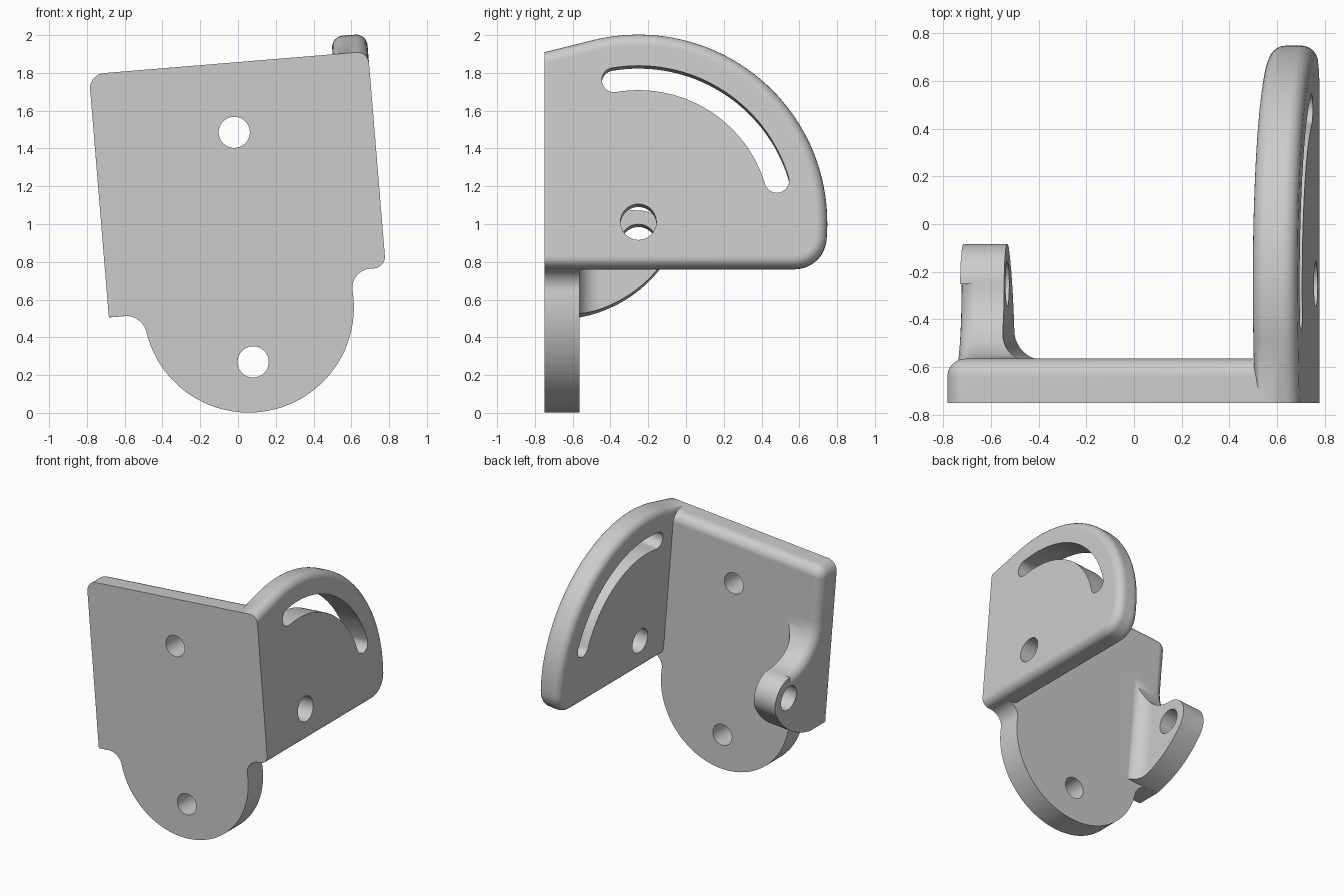
import bpy, bmesh
from math import radians, cos, sin, hypot
from mathutils import Matrix

if "Cube" in bpy.data.objects:
    bpy.data.objects.remove(bpy.data.objects["Cube"])

# One plain metal colour
grey = bpy.data.materials.new("plain_grey")
grey.use_nodes = True
colour = (0.6, 0.6, 0.6, 1)
grey.diffuse_color = colour
grey.node_tree.nodes["Principled BSDF"].inputs["Base Color"].default_value = colour


def arc(cx, cy, r, start, end, n=12):
    """Points along an arc, angles in degrees."""
    angles = [radians(start + (end - start) * i / n) for i in range(n + 1)]
    return [(cx + r * cos(a), cy + r * sin(a)) for a in angles]


def prism(name, outline, axis, low, high, rounded=None, radius=0.07):
    """Extrude an outline along an axis, rounding the edges picked by a rule."""
    place = {"x": lambda p, d: (d, p[0], p[1]),
             "y": lambda p, d: (p[0], d, p[1]),
             "z": lambda p, d: (p[0], p[1], d)}[axis]
    points = []
    for p in outline:
        if not points or hypot(p[0] - points[-1][0], p[1] - points[-1][1]) > 0.004:
            points.append(p)
    bm = bmesh.new()
    face = bm.faces.new([bm.verts.new(place(p, low)) for p in points])
    new = bmesh.ops.extrude_face_region(bm, geom=[face])["geom"]
    verts = [v for v in new if isinstance(v, bmesh.types.BMVert)]
    bmesh.ops.translate(bm, verts=verts, vec=place((0, 0), high - low))
    bmesh.ops.recalc_face_normals(bm, faces=bm.faces[:])
    if rounded:
        edges = [e for e in bm.edges if rounded(e.verts[0].co, e.verts[1].co)]
        bmesh.ops.bevel(bm, geom=edges, offset=radius, offset_type="OFFSET",
                        segments=6, profile=0.5, affect="EDGES", clamp_overlap=False)
        bmesh.ops.recalc_face_normals(bm, faces=bm.faces[:])
    mesh = bpy.data.meshes.new(name)
    bm.to_mesh(mesh)
    bm.free()
    mesh.materials.append(grey)
    obj = bpy.data.objects.new(name, mesh)
    bpy.context.collection.objects.link(obj)
    return obj


def combine(target, other, operation):
    """Apply a boolean and discard the second solid."""
    mod = target.modifiers.new("combine", "BOOLEAN")
    mod.operation, mod.object, mod.solver = operation, other, "EXACT"
    bpy.context.view_layer.objects.active = target
    bpy.ops.object.modifier_apply(modifier=mod.name)
    bpy.data.objects.remove(other)


FRONT, BACK = -0.75, -0.565           # plate faces
LEFT, MIDDLE, RIGHT = -0.64, 0.102, 0.843
TOP, STEP, FOOT = 1.851, 0.704, 0.56  # plate top, flange bottom, lug bottom
PY, PZ = -0.252, 0.945                # pivot axis

# Mounting plate with a round lower end
plate = prism(
    "angle_bracket",
    [(LEFT, FOOT)] + arc(-0.557, 0.45, 0.11, 90, 8.8)
    + arc(MIDDLE, 0.552, 0.557, 188.8, 364.3, 48)
    + arc(0.76, 0.601, 0.103, 184.3, 90)
    + [(0.76, TOP)] + arc(LEFT + 0.08, TOP - 0.08, 0.08, 90, 180, 8),
    "y", FRONT, BACK,
    lambda a, b: all(c.y > BACK - 0.01 and (c.z > 1.76 or c.x < LEFT + 0.01) for c in (a, b)),
    0.075)

# Side flange shaped as a quarter disc
flange = prism(
    "slotted_flange",
    [(FRONT, TOP)] + arc(PY, PZ, 1.0, 104.1, -4.9, 48)
    + arc(0.575, STEP + 0.17, 0.17, -4.9, -90) + [(FRONT, STEP)],
    "x", 0.655, RIGHT,
    lambda a, b: abs(a.x - b.x) < 0.01 and max(a.y, b.y) > FRONT + 0.01,
    0.06)
slot = prism(
    "slot_cutter",
    arc(PY, PZ, 0.83, 99.7, 16.7, 32)
    + arc(PY + 0.765 * cos(radians(16.7)), PZ + 0.765 * sin(radians(16.7)), 0.065, 16.7, -163.3)
    + arc(PY, PZ, 0.70, 16.7, 99.7, 32)
    + arc(PY + 0.765 * cos(radians(99.7)), PZ + 0.765 * sin(radians(99.7)), 0.065, 279.7, 99.7)[:-1],
    "x", 0.5, 1.0)
combine(flange, slot, "DIFFERENCE")

# Pivot lug: boss with a curved underside, and an arm sweeping up into the plate
lug = prism(
    "pivot_lug",
    [(PY, PZ)] + arc(PY, PZ, 0.168, 90, -34.7, 24)
    + arc(-0.686, 1.245, 0.696, -34.7, -80, 20)
    + [(BACK, FOOT), (FRONT, FOOT), (FRONT, PZ)],
    "x", LEFT, -0.335)
sweep = PY - BACK
arm = prism(
    "lug_arm",
    [(FRONT, 0.9), (FRONT, PZ + 0.168 + sweep)]
    + arc(PY, PZ + 0.168 + sweep, sweep, 180, 270, 20) + [(PY, 0.9)],
    "x", LEFT, -0.335,
    lambda a, b: all(c.x < LEFT + 0.01 and c.y > BACK - 0.01 and c.z > 1.0 for c in (a, b)),
    0.075)
combine(lug, arm, "UNION")

# Hollow out the inner side of the lug, leaving a fillet at the plate
relief = prism(
    "relief_cutter",
    [(0.5, -0.57), (0.5, 0.5), (-0.455, 0.5)] + arc(-0.335, -0.45, 0.12, 180, 270),
    "z", 0.2, 1.8)
combine(lug, relief, "DIFFERENCE")

combine(plate, flange, "UNION")
combine(plate, lug, "UNION")

# Screw holes and the pivot bore
for height in (1.482, 0.2625):
    combine(plate, prism("screw_cutter", arc(MIDDLE, height, 0.0825, 0, 360, 40)[:-1],
                         "y", -1, 0), "DIFFERENCE")
combine(plate, prism("bore_cutter", arc(PY, PZ, 0.095, 0, 360, 40)[:-1],
                     "x", -1, 1.2), "DIFFERENCE")

# Lean the bracket, then shade it
plate.data.transform(Matrix.Rotation(radians(-4.7), 4, "Y"))
bpy.ops.object.select_all(action="DESELECT")
plate.select_set(True)
bpy.context.view_layer.objects.active = plate
bpy.ops.object.shade_smooth_by_angle(angle=radians(30))
normals = plate.modifiers.new("flat_face_normals", "WEIGHTED_NORMAL")
normals.keep_sharp = True
